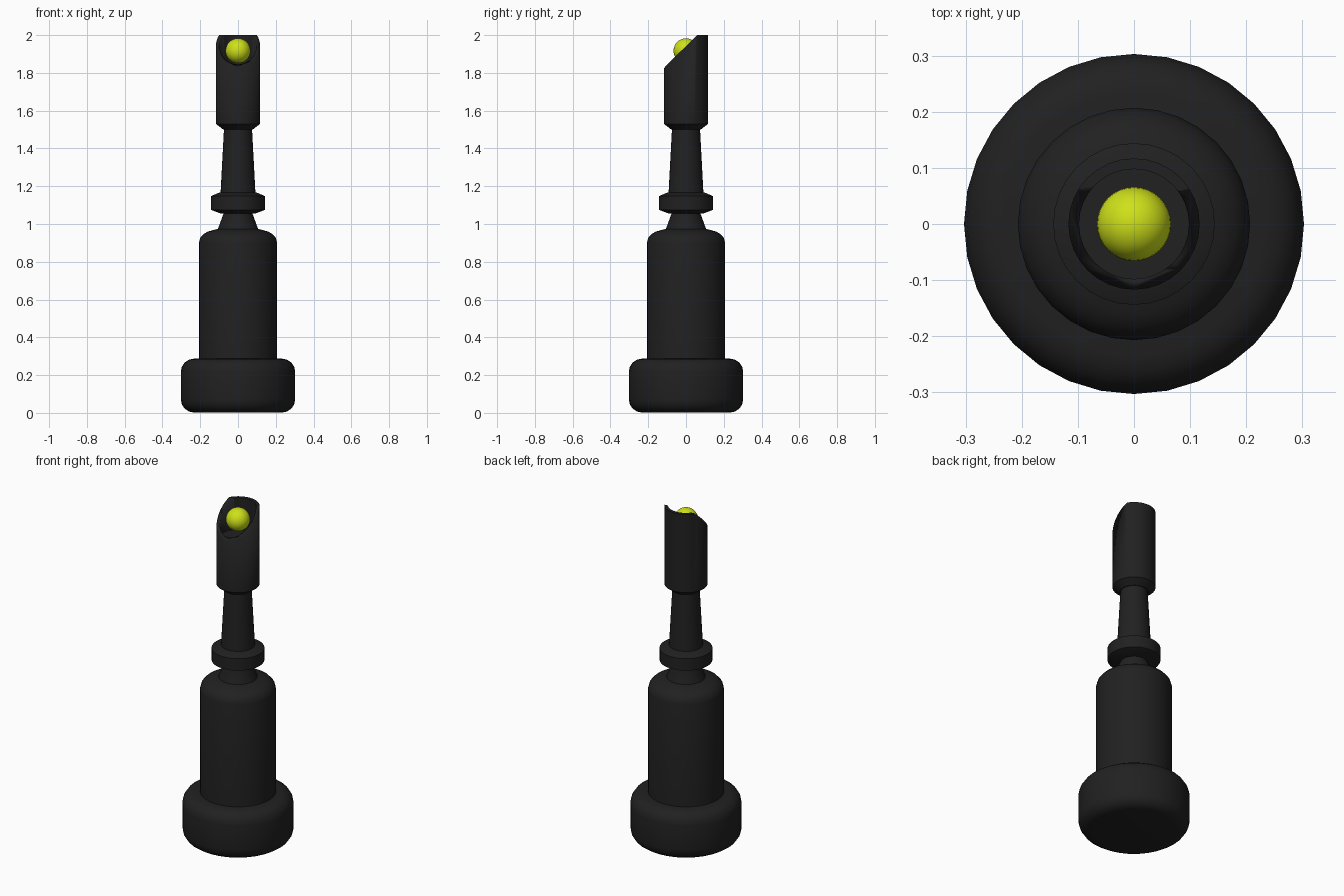
import bpy, bmesh, math

if "Cube" in bpy.data.objects:
    bpy.data.objects.remove(bpy.data.objects["Cube"])

black = bpy.data.materials.new("black")
black.diffuse_color = (0.015, 0.015, 0.015, 1)
black.use_nodes = True
black.node_tree.nodes["Principled BSDF"].inputs["Base Color"].default_value = black.diffuse_color
yellow = bpy.data.materials.new("yellow")
yellow.diffuse_color = (0.62, 0.75, 0.01, 1)
yellow.use_nodes = True
yellow.node_tree.nodes["Principled BSDF"].inputs["Base Color"].default_value = yellow.diffuse_color


def finish(bm, name, mat, angle=35):
    bmesh.ops.recalc_face_normals(bm, faces=bm.faces)
    me = bpy.data.meshes.new(name)
    bm.to_mesh(me)
    bm.free()
    ob = bpy.data.objects.new(name, me)
    bpy.context.collection.objects.link(ob)
    me.materials.append(mat)
    bpy.ops.object.select_all(action='DESELECT')
    ob.select_set(True)
    bpy.context.view_layer.objects.active = ob
    bpy.ops.object.shade_smooth_by_angle(angle=math.radians(angle))
    return ob


def lathe(name, profile, sides=32):
    """Turn a (radius, z) profile into a solid, closing it on the axis."""
    bm = bmesh.new()
    pts = [(0, profile[0][1])] + profile + [(0, profile[-1][1])]
    vs = [bm.verts.new((r, 0, z)) for r, z in pts]
    es = [bm.edges.new(p) for p in zip(vs, vs[1:])]
    bmesh.ops.spin(bm, geom=vs + es, cent=(0, 0, 0), axis=(0, 0, 1),
                   angle=2 * math.pi, steps=sides)
    bmesh.ops.remove_doubles(bm, verts=bm.verts, dist=1e-4)
    return finish(bm, name, black)


def arc(r, z, rad, start, n=4):
    """Quarter round for a profile."""
    return [(r + rad * math.cos(math.radians(start + 90 * i / n)),
             z + rad * math.sin(math.radians(start + 90 * i / n))) for i in range(n + 1)]


# Foot and barrel with rounded edges
lathe("foot", arc(0.233, 0.072, 0.07, -90) + arc(0.233, 0.217, 0.07, 0))
lathe("barrel", [(0.207, 0.27)] + [(0.207, 0.9), (0.2, 0.927), (0.182, 0.947),
                                   (0.16, 0.96), (0.108, 0.974)])

# Neck pieces and collar
lathe("lower_neck", [(0.108, 0.965), (0.104, 0.98), (0.075, 1.06), (0.075, 1.08)])
lathe("collar", [(0.09, 1.055), (0.144, 1.075), (0.144, 1.147), (0.1, 1.166)])
lathe("upper_neck", [(0.093, 1.15), (0.074, 1.51)])

# Hollow head
head = lathe("head", [(0.078, 1.5), (0.117, 1.53), (0.117, 2.0),
                      (0.098, 2.0), (0.098, 1.81)])

# Slanted slice through the head opening
outline = [(-0.3, 1.66), (-0.117, 1.825), (-0.08, 1.864), (0.059, 1.999),
           (0.059, 2.2), (-0.3, 2.2)]
bm = bmesh.new()
face = bm.faces.new([bm.verts.new((-0.3, y, z)) for y, z in outline])
ext = bmesh.ops.extrude_face_region(bm, geom=[face])
bmesh.ops.translate(bm, vec=(0.6, 0, 0),
                    verts=[g for g in ext["geom"] if isinstance(g, bmesh.types.BMVert)])
cutter = finish(bm, "slice_cutter", black)
cutter.hide_render = True
cutter.hide_set(True)
cut = head.modifiers.new("slice", 'BOOLEAN')
cut.operation = 'DIFFERENCE'
cut.solver = 'EXACT'
cut.object = cutter

# Glowing bulb
bm = bmesh.new()
bmesh.ops.create_uvsphere(bm, u_segments=32, v_segments=16, radius=0.066)
bmesh.ops.translate(bm, vec=(0, 0, 1.917), verts=bm.verts)
finish(bm, "bulb", yellow)
